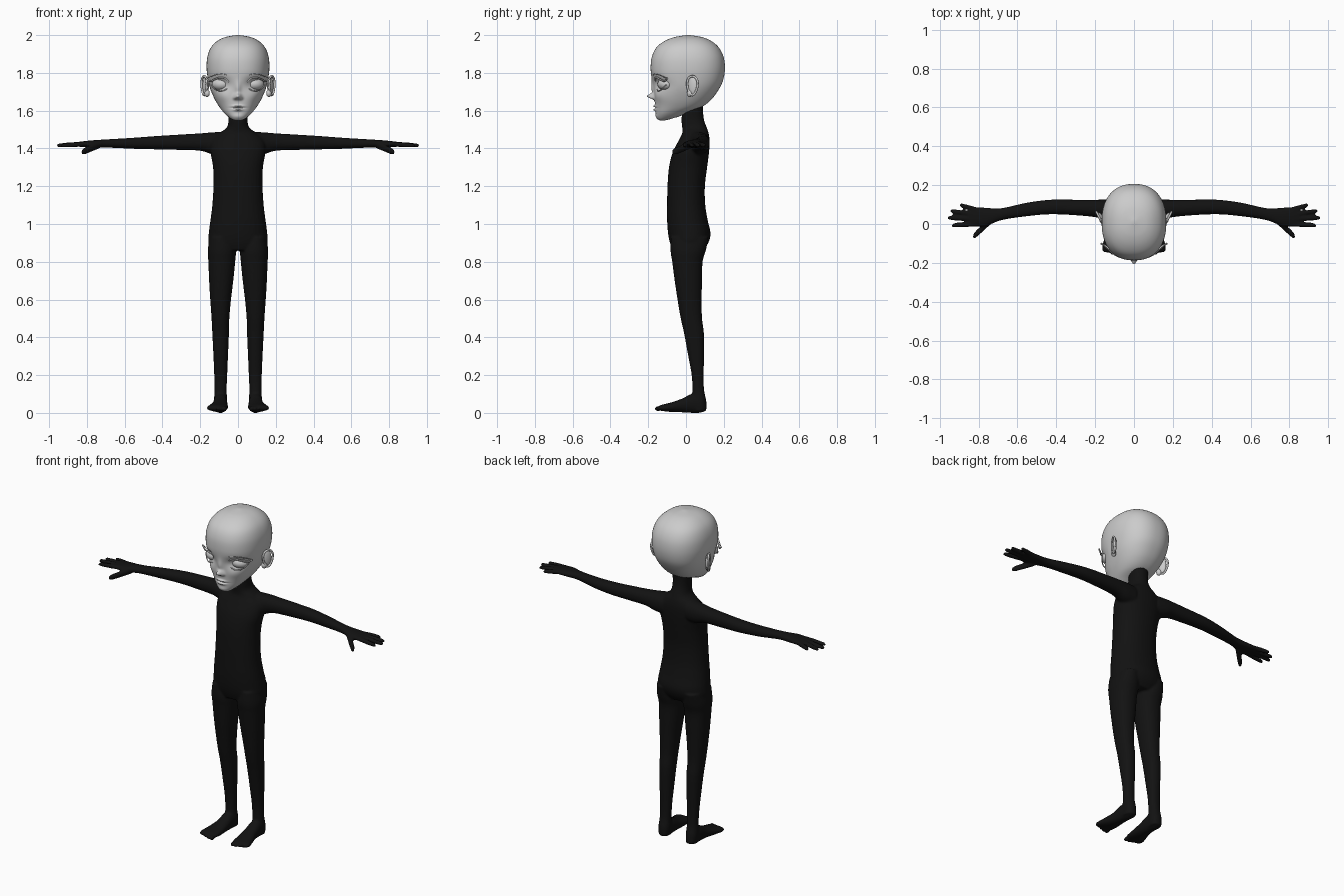
import bpy, bmesh
from math import sin, cos, pi, exp, radians
from mathutils import Matrix, Vector

if "Cube" in bpy.data.objects:
    bpy.data.objects.remove(bpy.data.objects["Cube"])


def material(name, value):
    mat = bpy.data.materials.new(name)
    mat.use_nodes = True
    colour = (value, value, value, 1)
    mat.diffuse_color = colour
    shader = mat.node_tree.nodes["Principled BSDF"]
    shader.inputs["Base Color"].default_value = colour
    shader.inputs["Roughness"].default_value = 0.6
    return mat


SKIN = material("pale grey", 0.6)
SUIT = material("near black", 0.006)


def catmull(p0, p1, p2, p3, t):
    return [0.5 * (2 * b + (c - a) * t + (2 * a - 5 * b + 4 * c - d) * t * t
                   + (3 * b - a - 3 * c + d) * t ** 3)
            for a, b, c, d in zip(p0, p1, p2, p3)]


def smooth_stations(stations, steps):
    last = len(stations) - 1
    result = []
    for i in range(last):
        quad = [stations[min(max(k, 0), last)] for k in range(i - 1, i + 3)]
        result += [catmull(*quad, j / steps) for j in range(steps)]
    return result + [list(stations[last])]


def loft(bm, axis, stations, side=1, segments=32, steps=6, power=2.2):
    """Skin rounded cross-sections; a station is position, low a, high a, low b, high b."""
    rings = []
    for pos, a0, a1, b0, b1 in smooth_stations(stations, steps):
        ring = []
        for k in range(segments):
            c, s = cos(2 * pi * k / segments), sin(2 * pi * k / segments)
            r = (abs(c) ** power + abs(s) ** power) ** (-1 / power)
            a = (a0 + a1) / 2 + (a1 - a0) / 2 * c * r
            b = (b0 + b1) / 2 + (b1 - b0) / 2 * s * r
            x, y, z = {"x": (pos, a, b), "y": (a, pos, b), "z": (a, b, pos)}[axis]
            ring.append(bm.verts.new((side * x, y, z)))
        rings.append(ring)
    faces = [bm.faces.new(rings[0]), bm.faces.new(rings[-1])]
    for low, high in zip(rings, rings[1:]):
        for k in range(segments):
            n = (k + 1) % segments
            faces.append(bm.faces.new((low[k], low[n], high[n], high[k])))
    bmesh.ops.recalc_face_normals(bm, faces=faces)


def blob(bm, centre, radii, turn=0, side=1):
    matrix = (Matrix.Diagonal((side, 1, 1, 1)) @ Matrix.Translation(Vector(centre))
              @ Matrix.Rotation(radians(turn), 4, "Z") @ Matrix.Diagonal((*radii, 1)))
    made = bmesh.ops.create_uvsphere(bm, u_segments=32, v_segments=20, radius=1, matrix=matrix)
    faces = list({f for v in made["verts"] for f in v.link_faces})
    bmesh.ops.recalc_face_normals(bm, faces=faces)


def finish(name, bm, mat):
    for face in bm.faces:
        face.smooth = True
    mesh = bpy.data.meshes.new(name)
    bm.to_mesh(mesh)
    bm.free()
    mesh.materials.append(mat)
    obj = bpy.data.objects.new(name, mesh)
    bpy.context.collection.objects.link(obj)
    return obj


def tube(name, points, radius, mat, side=1, cyclic=False):
    curve = bpy.data.curves.new(name, "CURVE")
    curve.dimensions = "3D"
    curve.bevel_depth = radius
    curve.bevel_resolution = 2
    curve.resolution_u = 8
    curve.use_fill_caps = True
    spline = curve.splines.new("BEZIER")
    spline.bezier_points.add(len(points) - 1)
    for knot, (x, y, z) in zip(spline.bezier_points, points):
        knot.co = (side * x, y, z)
        knot.handle_left_type = knot.handle_right_type = "AUTO"
    spline.use_cyclic_u = cyclic
    curve.materials.append(mat)
    obj = bpy.data.objects.new(name, curve)
    bpy.context.collection.objects.link(obj)


# Body: overlapping lofts fused into one smooth skin
body = bmesh.new()
torso = [(.86, .12, -.07, .09), (.9, .155, -.085, .118), (.95, .155, -.095, .13),
         (1.02, .146, -.1, .115), (1.1, .136, -.1, .102), (1.2, .13, -.098, .1),
         (1.3, .132, -.09, .112), (1.38, .145, -.07, .122), (1.44, .14, -.04, .125),
         (1.48, .1, -.02, .12), (1.51, .06, -.02, .11), (1.55, .05, -.024, .096),
         (1.59, .05, -.02, .091), (1.63, .052, -.015, .092)]
loft(body, "z", [(z, -w, w, front, back) for z, w, front, back in torso])

leg = [(.93, .03, .15, -.08, .12), (.86, .012, .16, -.082, .105), (.8, .015, .157, -.073, .088),
       (.7, .025, .153, -.06, .085), (.6, .037, .147, -.045, .083), (.5, .046, .14, -.028, .085),
       (.42, .048, .136, -.01, .095), (.3, .053, .13, .012, .096), (.2, .057, .126, .03, .093),
       (.12, .06, .124, .034, .096), (.06, .057, .128, .03, .108), (.01, .06, .124, .03, .108)]
foot = [(.105, .07, .115, .01, .05), (.07, .06, .126, 0, .09), (.03, .057, .13, 0, .1),
        (-.02, .055, .136, .003, .076), (-.08, .052, .155, .005, .055),
        (-.125, .055, .165, .01, .044), (-.145, .065, .158, .014, .036)]
arm = [(.08, 0, .12, 1.36, 1.488), (.14, .02, .125, 1.37, 1.485), (.2, .035, .125, 1.388, 1.48),
       (.3, .045, .125, 1.392, 1.474), (.43, .05, .125, 1.395, 1.466),
       (.55, .04, .11, 1.398, 1.457), (.68, .02, .082, 1.404, 1.449),
       (.76, -.01, .084, 1.404, 1.444), (.82, -.014, .088, 1.407, 1.438),
       (.85, -.005, .08, 1.41, 1.434)]
fingers = [((.81, .074, 1.424), (.897, .098, 1.415)), ((.82, .05, 1.425), (.945, .067, 1.415)),
           ((.82, .026, 1.425), (.96, .032, 1.415)), ((.81, 0, 1.424), (.938, -.008, 1.415))]
thumb = ((.735, .02, 1.418), (.828, -.066, 1.38))


def digit(start, end, thick, side):
    stations = []
    for t, scale in ((0, 1), (.5, 1), (.88, .9), (1, .5)):
        x, y, z = Vector(start).lerp(Vector(end), t)
        r = thick * scale
        stations.append((x, y - r, y + r, z - r, z + r))
    loft(body, "x", stations, side, 16, 4, 2)


for side in (1, -1):
    loft(body, "z", leg, side)
    loft(body, "y", foot, side)
    loft(body, "x", arm, side)
    for start, end in fingers:
        digit(start, end, .0125, side)
    digit(*thumb, .019, side)
    for i in range(5):
        size = .016 - .0015 * i
        blob(body, (.071 + .021 * i, -.147 + .002 * i * i, .022), (size * .8, .02, size * .85), 0, side)

body_obj = finish("body", body, SUIT)
fuse = body_obj.modifiers.new("fuse", "REMESH")
fuse.mode = "VOXEL"
fuse.voxel_size = .0065
fuse.use_smooth_shade = True
relax = body_obj.modifiers.new("relax", "SMOOTH")
relax.factor = .5
relax.iterations = 4

# Head: one loft, then soft sculpted face features
head = bmesh.new()
skull = [(1.548, .012, -.135, -.115), (1.553, .03, -.147, -.09), (1.568, .052, -.156, -.04),
         (1.59, .075, -.16, .01), (1.62, .099, -.163, .085), (1.66, .123, -.166, .135),
         (1.71, .145, -.17, .172), (1.76, .158, -.18, .196), (1.82, .166, -.187, .206),
         (1.88, .163, -.182, .2), (1.93, .146, -.16, .177), (1.965, .115, -.12, .14),
         (1.988, .072, -.066, .09), (2, .01, .002, .022)]
loft(head, "z", [(z, -w, w, front, back) for z, w, front, back in skull], 1, 128, 12, 2.3)

# x, z, spread x, spread z, push in y
features = {"socket": (.088, 1.742, .044, .03, .024), "cheek": (.085, 1.675, .04, .03, -.006),
            "nostril": (.016, 1.667, .009, .009, -.011), "nose_tip": (0, 1.676, .016, .014, -.037),
            "bridge": (0, 1.715, .014, .034, -.012), "upper_lip": (0, 1.624, .026, .006, -.011),
            "lower_lip": (0, 1.605, .021, .007, -.012), "chin": (0, 1.568, .03, .014, -.004),
            "mouth_line": (0, 1.6145, .032, .0035, .006)}
for v in head.verts:
    if v.co.y < -.05:
        x, z = abs(v.co.x), v.co.z
        v.co.y += sum(push * exp(-((x - fx) / sx) ** 2 - ((z - fz) / sz) ** 2)
                      for fx, fz, sx, sz, push in features.values())
finish("head", head, SKIN)

# Eyes, lids, lashes and ears on both sides
upper_lid = [(.038, -.153, 1.735), (.058, -.162, 1.763), (.09, -.158, 1.775),
             (.122, -.138, 1.766), (.148, -.112, 1.757), (.17, -.1, 1.772)]
lower_lid = [(.038, -.153, 1.735), (.06, -.153, 1.714), (.09, -.147, 1.705),
             (.12, -.13, 1.712), (.143, -.105, 1.737)]
crease = [(.04, -.168, 1.775), (.065, -.173, 1.79), (.1, -.16, 1.793),
          (.14, -.125, 1.782), (.168, -.1, 1.77)]
for side, word in ((1, "left"), (-1, "right")):
    eye = bmesh.new()
    blob(eye, (.089, -.107, 1.74), (.05, .042, .034), 22, side)
    finish(word + "_eye", eye, SKIN)
    tube(word + "_upper_lid", upper_lid, .0045, SKIN, side)
    tube(word + "_lower_lid", lower_lid, .003, SKIN, side)
    tube(word + "_lid_crease", crease, .002, SKIN, side)

    ear = bmesh.new()
    blob(ear, (.171, .034, 1.732), (.012, .028, .05), -28, side)
    blob(ear, (.164, .02, 1.692), (.014, .016, .02), -20, side)
    finish(word + "_ear", ear, SKIN)
    rim = []
    for k in range(12):
        a = 2 * pi * k / 12
        along = .027 * cos(a) * (1 + .25 * sin(a))
        rim.append((.179 + along * .5, .034 + along, 1.732 + .05 * sin(a)))
    tube(word + "_ear_rim", rim, .006, SKIN, side, True)
